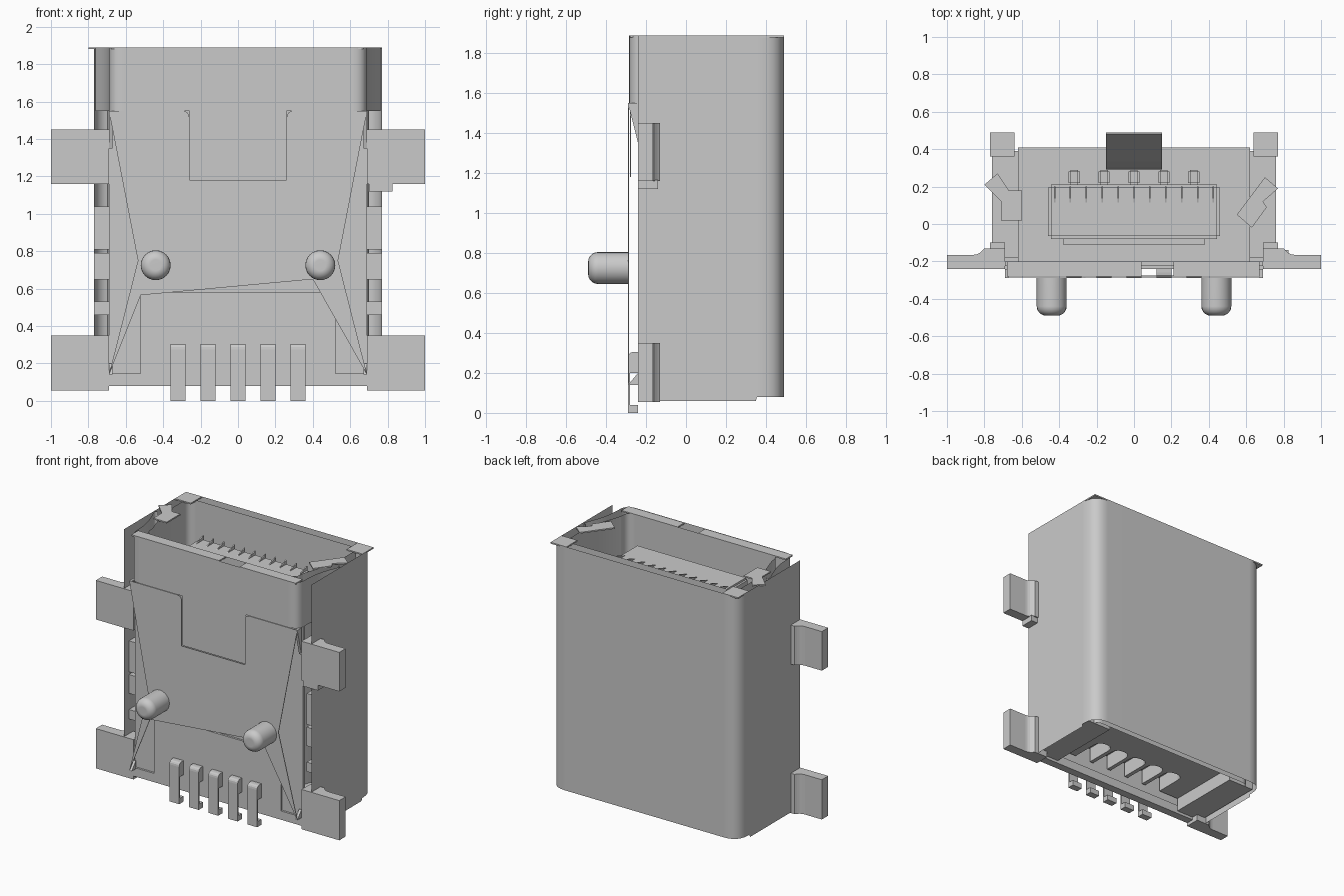
import bpy, bmesh, math
from mathutils import Vector

cube = bpy.data.objects.get("Cube")
if cube:
    bpy.data.objects.remove(cube)

grey = bpy.data.materials.new("metal grey")
grey.use_nodes = True
GREY = (0.59, 0.59, 0.59, 1)
grey.diffuse_color = GREY
grey.node_tree.nodes["Principled BSDF"].inputs["Base Color"].default_value = GREY


def finish(name, bm, smooth=False):
    mesh = bpy.data.meshes.new(name)
    bmesh.ops.recalc_face_normals(bm, faces=bm.faces)
    bm.to_mesh(mesh)
    bm.free()
    mesh.materials.append(grey)
    ob = bpy.data.objects.new(name, mesh)
    bpy.context.collection.objects.link(ob)
    if smooth:
        bpy.ops.object.select_all(action='DESELECT')
        ob.select_set(True)
        bpy.context.view_layer.objects.active = ob
        bpy.ops.object.shade_smooth_by_angle(angle=math.radians(35))
        ob.modifiers.new("flat sides", 'WEIGHTED_NORMAL').keep_sharp = True
    return ob


def rounded(points, steps=6):
    """Round each corner given as (x, y, radius)."""
    out = []
    n = len(points)
    for i, (x, y, r) in enumerate(points):
        p = Vector((x, y))
        if not r:
            out.append(p)
            continue
        a = (Vector(points[i - 1][:2]) - p).normalized() * r
        b = (Vector(points[(i + 1) % n][:2]) - p).normalized() * r
        for k in range(steps + 1):
            t = k / steps
            out.append(p + a * (1 - t) ** 2 + b * t ** 2)
    return out


def extrude(name, points, lo, hi, axis='z', closed=True, caps=True, smooth=False):
    """Sweep a flat outline along one axis; without caps it is a thin skin."""
    bm = bmesh.new()
    place = {'z': lambda p, h: (p[0], p[1], h),
             'y': lambda p, h: (p[0], h, p[1]),
             'x': lambda p, h: (h, p[0], p[1])}[axis]
    low = [bm.verts.new(place(p, lo)) for p in points]
    high = [bm.verts.new(place(p, hi)) for p in points]
    n = len(points)
    for i in range(n if closed else n - 1):
        j = (i + 1) % n
        bm.faces.new((low[i], low[j], high[j], high[i]))
    if caps:
        bm.faces.new(low)
        bm.faces.new(high)
    return finish(name, bm, smooth)


def box(name, x, y, z, bevel=0):
    bm = bmesh.new()
    bmesh.ops.create_cube(bm, size=1)
    for v in bm.verts:
        v.co = [lo + (c + 0.5) * (hi - lo) for c, (lo, hi) in zip(v.co, (x, y, z))]
    if bevel:
        bmesh.ops.bevel(bm, geom=bm.edges[:], offset=bevel, segments=2, affect='EDGES')
    return finish(name, bm)


def mirrored(points):
    return points + [(-p[0],) + tuple(p[1:]) for p in reversed(points)]


PIN_X = [0.16 * i for i in range(-2, 3)]
SIDES = (("left", 1), ("right", -1))

# Outer shell: back and sides, open at the front, shorter at the back edge
shell = extrude("outer_shell", rounded(mirrored([(0.77, -0.24, 0), (0.77, 0.35, 0),
                (0.77, 0.355, 0), (0.77, 0.49, 0.12)])), 0.06, 1.89,
                closed=False, caps=False, smooth=True)
for v in shell.data.vertices:
    if v.co.z < 0.1 and v.co.y > 0.353:
        v.co.z = 0.08

# Inner lining of the socket
extrude("inner_lining", rounded(mirrored([(0.62, -0.2, 0.06), (0.62, -0.12, 0),
        (0.7, 0.12, 0), (0.7, 0.42, 0.06)])), 0.1, 1.89, caps=False, smooth=True)

# Front lip around the mouth, with its centre tab
extrude("front_lip", rounded(mirrored([(0.77, 0.12, 0.03), (0.69, -0.08, 0.12),
        (0.69, -0.285, 0.08)])), 1.55, 1.89, closed=False, caps=False, smooth=True)
box("front_lip_tab", (-0.26, 0.26), (-0.28, -0.275), (1.18, 1.56))

# Rim pieces closing the mouth edge
for x in ((-0.68, 0.04), (0.21, 0.67)):
    box("front_rim", x, (-0.28, -0.2), (1.88, 1.89))
for side, s in SIDES:
    box(side + "_corner_rim", sorted((0.64 * s, 0.77 * s)), (0.36, 0.49), (1.88, 1.89))
# The two bridges between lining and shell lean differently
extrude("left_rim_bridge", [(0.55, 0.05), (0.63, -0.02), (0.71, 0.09), (0.69, 0.12),
        (0.77, 0.19), (0.7, 0.25)], 1.88, 1.89)
extrude("right_rim_bridge", [(-0.8, 0.21), (-0.73, 0.27), (-0.67, 0.18), (-0.6, 0.18),
        (-0.6, 0.02), (-0.71, 0.02), (-0.71, 0.12)], 1.88, 1.89)

# Front plate with a notch and two legs
half_plate = [(0.26, 1.18, 0), (0.26, 1.55, 0.04), (0.69, 1.55, 0), (0.535, 0.75, 0),
              (0.69, 0.14, 0)]
extrude("front_plate", rounded(half_plate + [(0.4, 0.65, 0), (-0.52, 0.565, 0)]
        + [(-x, z, r) for x, z, r in reversed(half_plate)]), -0.29, -0.285, axis='y')
for side, s in SIDES:
    extrude(side + "_plate_wedge", [(-0.29, 1.55), (-0.24, 1.55), (-0.24, 1.35)],
            0.67 * s, 0.69 * s, axis='x')
    extrude(side + "_foot_wedge", [(-0.29, 0.14), (-0.24, 0.2), (-0.24, 0.14)],
            0.67 * s, 0.69 * s, axis='x')

# Wall behind the plate, and the blocks between lining and shell
box("front_wall", (-0.69, 0.69), (-0.225, -0.2), (0.14, 1.55))
for side, s in SIDES:
    for z in ((0.46, 0.53), (0.65, 0.79), (0.81, 1.04)):
        box(side + "_side_block", sorted((0.69 * s, 0.77 * s)), (-0.18, -0.1), z)

# Insulator base and its front face
box("insulator_base", (-0.62, 0.62), (-0.2, 0.41), (0.32, 0.56))
box("insulator_front", (-0.52, 0.52), (-0.24, -0.2), (0.14, 0.58))
box("front_strip", (-0.69, 0.69), (-0.24, -0.18), (0.08, 0.145))

# Recessed floor with a row of contact wells, between two side blocks
floor = box("floor", (-0.55, 0.55), (-0.18, 0.41), (0.2, 0.36))
for x in PIN_X:
    well = extrude("well_cutter", rounded([(x - 0.065, -0.19, 0), (x + 0.065, -0.19, 0),
                   (x + 0.065, 0.08, 0.06), (x - 0.065, 0.08, 0.06)], 3), 0.1, 0.31)
    well.hide_render = True
    well.hide_viewport = True
    cut = floor.modifiers.new("well", 'BOOLEAN')
    cut.operation = 'DIFFERENCE'
    cut.object = well
for side, s in SIDES:
    box(side + "_floor_block", sorted((0.55 * s, 0.76 * s)), (-0.18, 0.39), (0.1, 0.32))

# Tongue with contacts along its back and small ribs on its top
box("tongue", (-0.46, 0.46), (-0.08, 0.21), (0.5, 1.74), 0.015)
box("tongue_tip", (-0.38, 0.38), (-0.11, -0.07), (0.5, 1.7))
for x in PIN_X:
    box("contact", (x - 0.03, x + 0.03), (0.21, 0.29), (0.5, 1.65), 0.01)
for i in range(-5, 6):
    x = 0.085 * i
    extrude("tongue_rib", [(0.1, 1.735), (0.2, 1.735), (0.2, 1.77)],
            x - 0.004, x + 0.004, axis='x')

# Spring leaf on the back wall
extrude("spring_leaf", rounded([(0.48, 1.6, 0), (0.25, 1.1, 0.2), (0.42, 0.7, 0),
        (0.43, 0.7, 0), (0.26, 1.1, 0.2), (0.49, 1.6, 0)], 4), -0.15, 0.15, axis='x')

# Solder pins: a thin front strip with a block at the top and a foot
for x in PIN_X:
    extrude("solder_pin", rounded([(-0.29, 0, 0), (-0.24, 0, 0), (-0.24, 0.04, 0),
            (-0.28, 0.04, 0), (-0.28, 0.2, 0), (-0.2, 0.2, 0), (-0.2, 0.305, 0),
            (-0.29, 0.305, 0.03)], 4), x - 0.04, x + 0.04, axis='x')

# Mounting ears on both sides
for side, s in SIDES:
    for level, z0, z1 in (("upper", 1.16, 1.45), ("lower", 0.055, 0.35)):
        outline = [(0.69, -0.24, 0), (1.0, -0.24, 0), (1.0, -0.165, 0),
                   (0.83, -0.165, 0.03), (0.8, -0.13, 0), (0.69, -0.13, 0)]
        extrude(f"{side}_{level}_ear",
                rounded([(x * s, y, r) for x, y, r in outline], 3), z0, z1)
box("left_ear_step", (0.7, 0.825), (-0.24, -0.14), (1.12, 1.165))

# Locating pegs with rounded ends
for side, s in SIDES:
    bm = bmesh.new()
    ring = []
    profile = [(0.08, -0.285), (0.08, -0.44)] + [
        (0.03 + 0.05 * math.cos(a), -0.44 - 0.05 * math.sin(a))
        for a in (math.pi * k / 10 for k in range(1, 6))]
    for r, y in profile:
        last, ring = ring, [bm.verts.new((0.44 * s + r * math.cos(math.tau * k / 24), y,
                            0.725 + r * math.sin(math.tau * k / 24))) for k in range(24)]
        for k in range(24 if last else 0):
            j = (k + 1) % 24
            bm.faces.new((last[k], last[j], ring[j], ring[k]))
    bm.faces.new(ring)
    finish(side + "_peg", bm, True)
